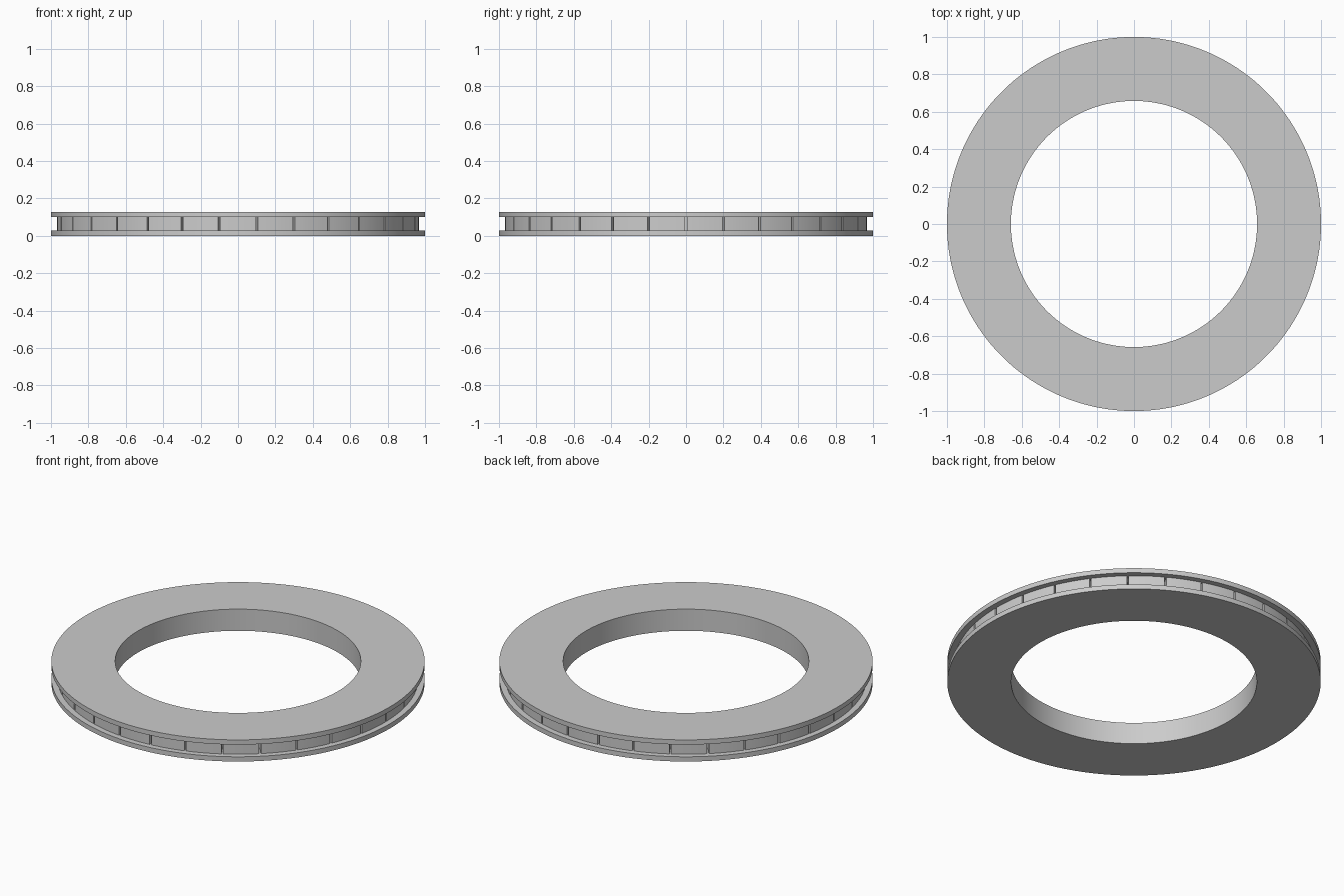
import bpy, bmesh, math

if "Cube" in bpy.data.objects:
    bpy.data.objects.remove(bpy.data.objects["Cube"])

H, T = 0.128, 0.028          # total height, plate thickness
R_OUT, R_IN = 1.0, 0.658     # plate radii
R_WALL, R_VANE = 0.69, 0.967 # inner wall and block radii
COUNT, SLOT = 30, 0.010      # blocks and slot width


def finish(name, bm):
    bmesh.ops.recalc_face_normals(bm, faces=bm.faces)
    mesh = bpy.data.meshes.new(name)
    bm.to_mesh(mesh)
    bm.free()
    ob = bpy.data.objects.new(name, mesh)
    bpy.context.collection.objects.link(ob)
    bpy.ops.object.select_all(action='DESELECT')
    ob.select_set(True)
    bpy.context.view_layer.objects.active = ob
    bpy.ops.object.shade_smooth_by_angle(angle=math.radians(30))
    return ob


def lathe(name, profile, steps=180):
    bm = bmesh.new()
    rings = []
    for i in range(steps):
        a = 2 * math.pi * i / steps
        rings.append([bm.verts.new((r * math.cos(a), r * math.sin(a), z)) for r, z in profile])
    n = len(profile)
    for i in range(steps):
        p, q = rings[i], rings[(i + 1) % steps]
        for j in range(n):
            k = (j + 1) % n
            bm.faces.new((p[j], q[j], q[k], p[k]))
    return finish(name, bm)


# Two plates joined by the inner wall: a C-shaped section
lathe("ring_body", [(R_IN, 0), (R_OUT, 0), (R_OUT, T), (R_WALL, T),
                    (R_WALL, H - T), (R_OUT, H - T), (R_OUT, H), (R_IN, H)])

# Blocks between the plates, separated by thin radial slots
bm = bmesh.new()
step = 2 * math.pi / COUNT
for i in range(COUNT):
    outline = []
    for r, order in ((R_WALL, 1), (R_VANE, -1)):
        half = step / 2 - math.asin(SLOT / 2 / r)
        for k in range(7):
            a = (i + 0.5) * step + order * half * (k / 3 - 1)
            outline.append((r * math.cos(a), r * math.sin(a)))
    low = [bm.verts.new((x, y, T)) for x, y in outline]
    high = [bm.verts.new((x, y, H - T)) for x, y in outline]
    bm.faces.new(low)
    bm.faces.new(high)
    for j in range(len(low)):
        k = (j + 1) % len(low)
        bm.faces.new((low[j], low[k], high[k], high[j]))
finish("spacer_blocks", bm)
